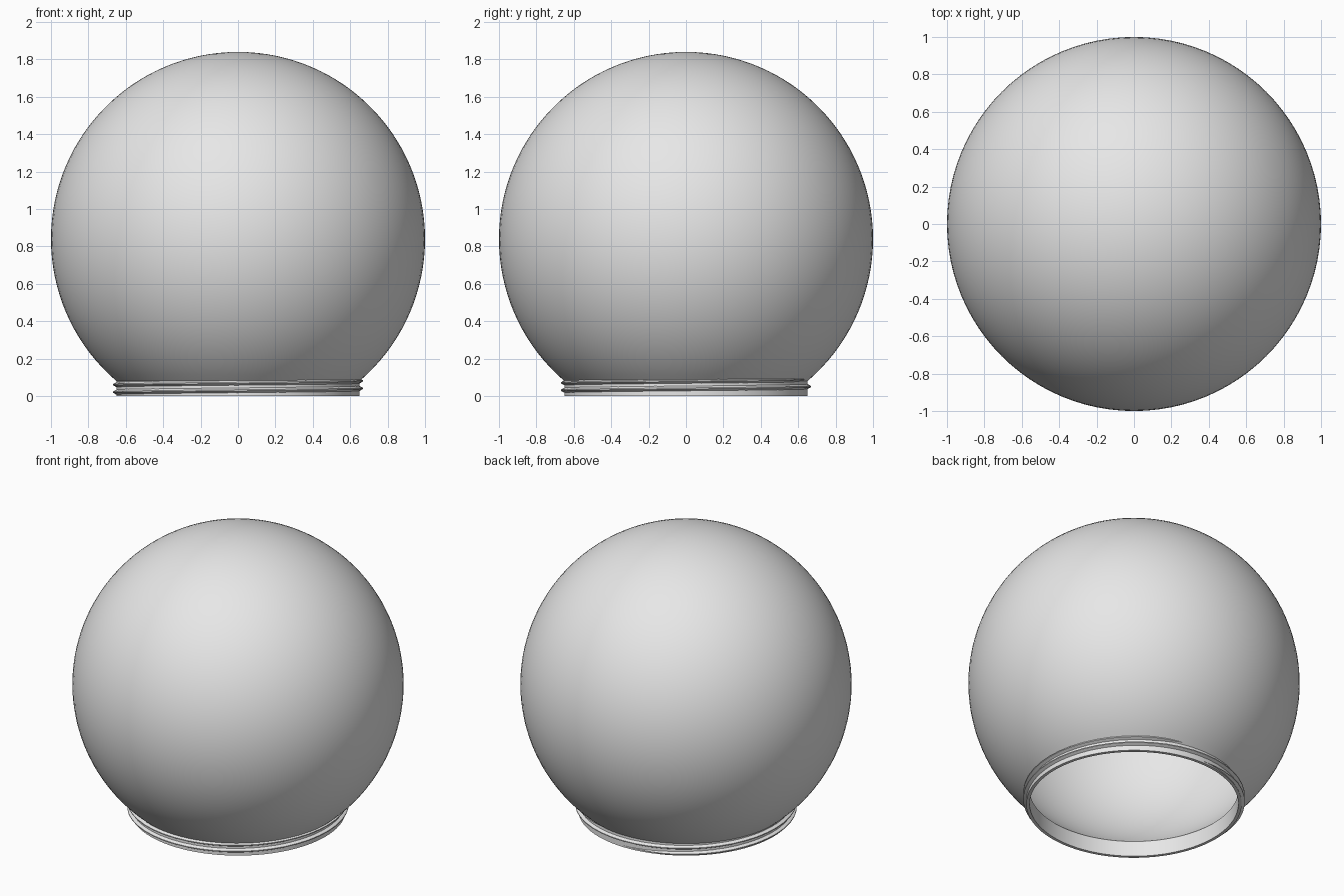
import bpy, bmesh, math
from mathutils import Vector

if "Cube" in bpy.data.objects:
    bpy.data.objects.remove(bpy.data.objects["Cube"])

CENTRE_Z = 0.84
NECK_OUT, NECK_IN = 0.65, 0.63
SHELL_OUT, SHELL_IN = 1.0, 0.97

grey = bpy.data.materials.new("light_grey")
grey.use_nodes = True
grey.diffuse_color = (0.8, 0.8, 0.8, 1)
grey.node_tree.nodes["Principled BSDF"].inputs["Base Color"].default_value = (0.8, 0.8, 0.8, 1)


def finish(name, bm):
    bmesh.ops.recalc_face_normals(bm, faces=bm.faces)
    mesh = bpy.data.meshes.new(name)
    bm.to_mesh(mesh)
    bm.free()
    mesh.materials.append(grey)
    obj = bpy.data.objects.new(name, mesh)
    bpy.context.collection.objects.link(obj)
    bpy.ops.object.select_all(action="DESELECT")
    obj.select_set(True)
    bpy.context.view_layer.objects.active = obj
    bpy.ops.object.shade_smooth_by_angle(angle=math.radians(30))
    return obj


def arc(radius, neck, steps=48):
    """Half profile of a sphere from the neck up to the pole."""
    start = -math.acos(neck / radius)
    angles = [start + (math.pi / 2 - start) * i / steps for i in range(steps + 1)]
    return [Vector((radius * math.cos(a), 0, CENTRE_Z + radius * math.sin(a))) for a in angles]


# Hollow globe with its short neck, turned from one closed profile
bm = bmesh.new()
profile = [Vector((NECK_OUT, 0, 0))] + arc(SHELL_OUT, NECK_OUT)
profile += arc(SHELL_IN, NECK_IN)[::-1] + [Vector((NECK_IN, 0, 0))]
verts = [bm.verts.new(p) for p in profile]
half = len(verts) // 2
edges = [bm.edges.new((verts[i], verts[(i + 1) % len(verts)]))
         for i in range(len(verts)) if i != half - 1]
bmesh.ops.spin(bm, geom=verts + edges, cent=(0, 0, 0), axis=(0, 0, 1),
               angle=math.tau, steps=96, use_duplicate=False)
bmesh.ops.remove_doubles(bm, verts=bm.verts, dist=0.0005)
finish("globe_shell", bm)

# Screw thread: a tapered ridge winding twice around the neck
bm = bmesh.new()
PITCH, TURNS, SIDES = 0.04, 2, 48
steps = TURNS * SIDES
rings = []
for i in range(steps + 1):
    turn = i / SIDES
    angle = math.pi / 2 + turn * math.tau
    z = 0.011 + PITCH * turn
    size = min(1, i / 4 + 0.05, (steps - i) / 4 + 0.05)
    section = [(NECK_OUT - 0.005, -0.016), (NECK_OUT + 0.019 * size, -0.003),
               (NECK_OUT + 0.019 * size, 0.003), (NECK_OUT - 0.005, 0.016)]
    rings.append([bm.verts.new((r * math.cos(angle), r * math.sin(angle), max(0, z + h * size)))
                  for r, h in section])
for a, b in zip(rings, rings[1:]):
    for j in range(4):
        k = (j + 1) % 4
        bm.faces.new((a[j], a[k], b[k], b[j]))
for end in (rings[0], rings[-1]):
    bm.faces.new(end)
finish("neck_thread", bm)
